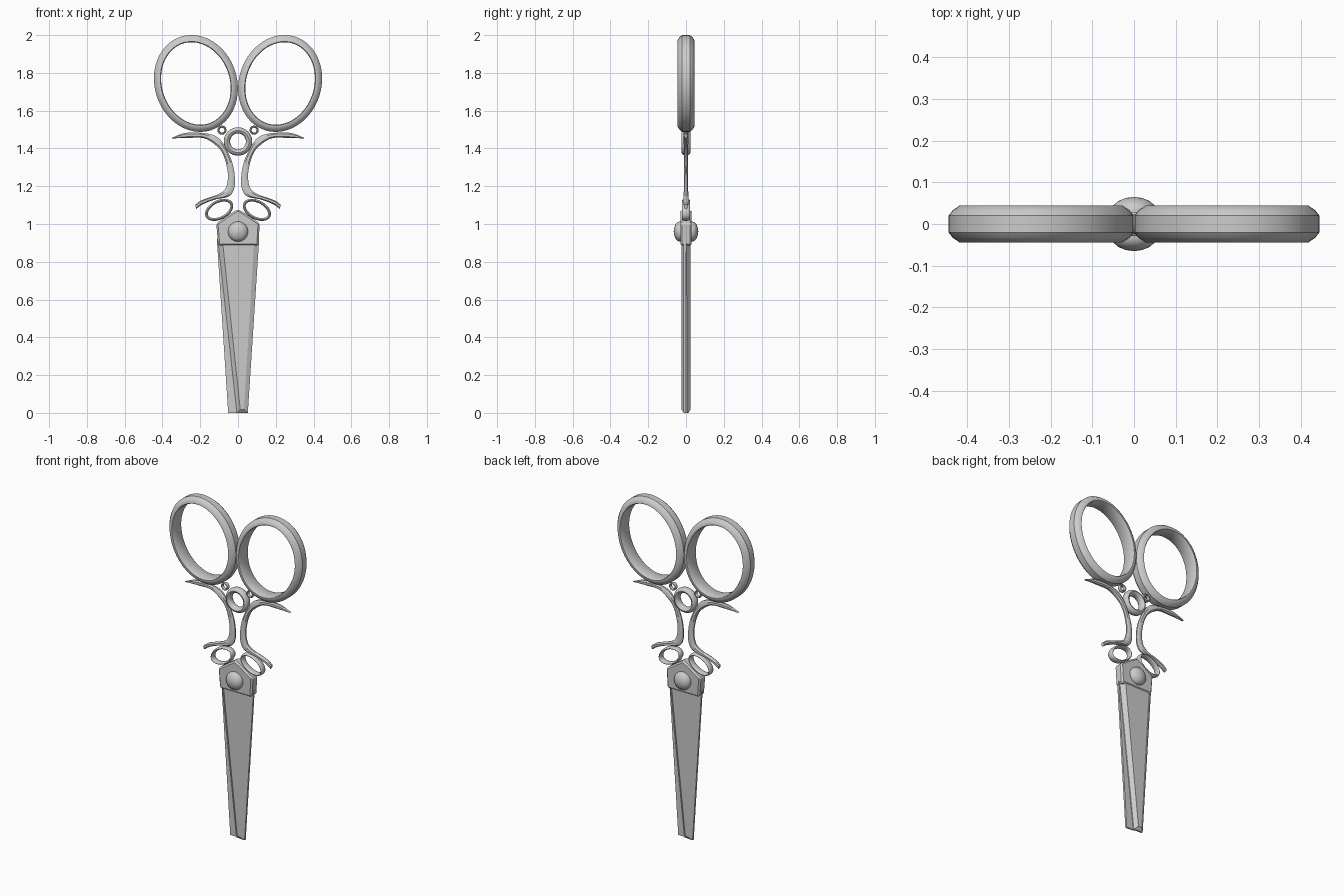
import bpy, bmesh, math
from mathutils import Vector

if "Cube" in bpy.data.objects:
    bpy.data.objects.remove(bpy.data.objects["Cube"])


def finish(name, bm, mirror=False, bevel=0.0, smooth=True):
    bmesh.ops.remove_doubles(bm, verts=bm.verts, dist=1e-5)
    bmesh.ops.recalc_face_normals(bm, faces=bm.faces)
    me = bpy.data.meshes.new(name)
    bm.to_mesh(me)
    bm.free()
    ob = bpy.data.objects.new(name, me)
    bpy.context.collection.objects.link(ob)
    if bevel:
        m = ob.modifiers.new("Bevel", 'BEVEL')
        m.width, m.segments = bevel, 1
    if mirror:
        ob.modifiers.new("Mirror", 'MIRROR').use_clip = False
    if smooth:
        bpy.ops.object.select_all(action='DESELECT')
        ob.select_set(True)
        bpy.context.view_layer.objects.active = ob
        bpy.ops.object.shade_smooth_by_angle(angle=math.radians(35))
    return ob


def skin(bm, rows, closed):
    """Join equal-length closed loops of points into a surface."""
    vs = [[bm.verts.new(p) for p in r] for r in rows]
    n = len(rows[0])
    for i in range(len(vs) if closed else len(vs) - 1):
        a, b = vs[i], vs[(i + 1) % len(vs)]
        for j in range(n):
            k = (j + 1) % n
            bm.faces.new((a[j], a[k], b[k], b[j]))
    if not closed:
        bm.faces.new(vs[0])
        bm.faces.new(vs[-1])


def ring(name, cx, cz, a, b, tilt, section, mirror=True, n=64):
    """Elliptical ring in the xz plane; section = (inset, y) points."""
    bm = bmesh.new()
    t = math.radians(tilt)
    rows = []
    for i in range(n):
        u = math.tau * i / n
        nrm = Vector((math.cos(u) / a, math.sin(u) / b)).normalized()
        row = []
        for d, y in section:
            px, pz = a * math.cos(u) - d * nrm.x, b * math.sin(u) - d * nrm.y
            row.append((cx + px * math.cos(t) - pz * math.sin(t), y,
                        cz + px * math.sin(t) + pz * math.cos(t)))
        rows.append(row)
    skin(bm, rows, True)
    return finish(name, bm, mirror)


def round_section(thick, h, n=12):
    return [(thick / 2 - thick / 2 * math.cos(math.tau * i / n),
             h * math.sin(math.tau * i / n)) for i in range(n)]


def catmull(pts, steps):
    p = [Vector(q) for q in pts]
    p = [2 * p[0] - p[1]] + p + [2 * p[-1] - p[-2]]
    out = []
    for i in range(1, len(p) - 2):
        for s in range(steps):
            t = s / steps
            out.append(0.5 * (2 * p[i] + (p[i + 1] - p[i - 1]) * t
                       + (2 * p[i - 1] - 5 * p[i] + 4 * p[i + 1] - p[i + 2]) * t * t
                       + (3 * p[i] - p[i - 1] - 3 * p[i + 1] + p[i + 2]) * t ** 3))
    return out + [p[-2]]


# Finger loops: wide flat bands with chamfered rims
ring("finger_loop", 0.223, 1.744, 0.26, 0.218, 72,
     [(0, -0.02), (0, 0.02), (0.010, 0.033), (0.026, 0.044), (0.034, 0.044),
      (0.038, 0.038), (0.038, -0.038), (0.034, -0.044), (0.026, -0.044), (0.010, -0.033)])

# Ornamental rings
ring("centre_ring", 0, 1.437, 0.075, 0.075, 0, round_section(0.033, 0.024), mirror=False, n=48)
ring("bead_ring", 0.085, 1.497, 0.024, 0.024, 0, round_section(0.011, 0.012), n=32)
ring("oval_ring", 0.1, 1.075, 0.08, 0.051, -28, round_section(0.015, 0.02), n=48)

# Scrolled shanks: (upper x, upper z, lower x, lower z, half thickness)
shank = [(0.352, 1.456, 0.350, 1.453, 0.006), (0.28, 1.482, 0.26, 1.456, 0.012),
         (0.19, 1.482, 0.175, 1.453, 0.013), (0.12, 1.466, 0.11, 1.41, 0.012),
         (0.074, 1.42, 0.08, 1.37, 0.011), (0.032, 1.33, 0.062, 1.315, 0.010),
         (0.017, 1.25, 0.053, 1.25, 0.010), (0.021, 1.185, 0.065, 1.19, 0.011),
         (0.05, 1.145, 0.10, 1.16, 0.013), (0.12, 1.13, 0.16, 1.138, 0.014),
         (0.185, 1.105, 0.20, 1.122, 0.013), (0.222, 1.08, 0.226, 1.103, 0.010)]
shank = [(-0, ) + s for s in shank]
rows = []
up = catmull([(s[1], s[5], s[2]) for s in shank], 5)
low = catmull([(s[3], s[5], s[4]) for s in shank], 5)
for u, l in zip(up, low):
    h = u.y
    row = []
    for f, y in [(0, -0.4), (0.25, -1), (0.75, -1), (1, -0.4),
                 (1, 0.4), (0.75, 1), (0.25, 1), (0, 0.4)]:
        p = u.lerp(l, f)
        row.append((p.x, y * h, p.z))
    rows.append(row)
bm = bmesh.new()
skin(bm, rows, False)
finish("shank", bm, mirror=True)

# Two blades, each a bevelled slab, related by a half turn about z
outer = [(-0.107, 0.92), (0.112, 0.92), (0.052, 0.0), (-0.006, 0.0)]
face = [(-0.083, 0.92), (0.086, 0.92), (0.032, 0.018), (0.012, 0.018)]
for i, s in enumerate((1, -1)):
    edge_y = [-0.003, -0.012, -0.012, -0.006]
    bm = bmesh.new()
    skin(bm, [[(s * x, 0, z) for x, z in outer],
              [(s * x, s * y, z) for (x, z), y in zip(outer, edge_y)],
              [(s * x, s * -0.024, z) for x, z in face]], False)
    finish(("front_blade", "back_blade")[i], bm, smooth=False)

# Pivot plates
plate = [(-0.105, 0.885), (0.108, 0.885), (0.115, 1.003), (0.04, 1.055),
         (0, 1.078), (-0.04, 1.055), (-0.115, 1.003)]
bm = bmesh.new()
skin(bm, [[(x, y, z) for x, z in plate] for y in (-0.029, 0.029)], False)
finish("pivot_plate", bm, bevel=0.009, smooth=False)

# Domed pivot screw, both sides
half = [(0.001, 0.065), (0.02, 0.0625), (0.038, 0.055), (0.049, 0.045),
        (0.053, 0.034), (0.053, 0.02)]
prof = [(r, -y) for r, y in half] + [(r, y) for r, y in reversed(half)]
bm = bmesh.new()
skin(bm, [[(r * math.cos(math.tau * k / 40), y, 0.96 + r * math.sin(math.tau * k / 40))
           for k in range(40)] for r, y in prof], False)
finish("pivot_screw", bm)
